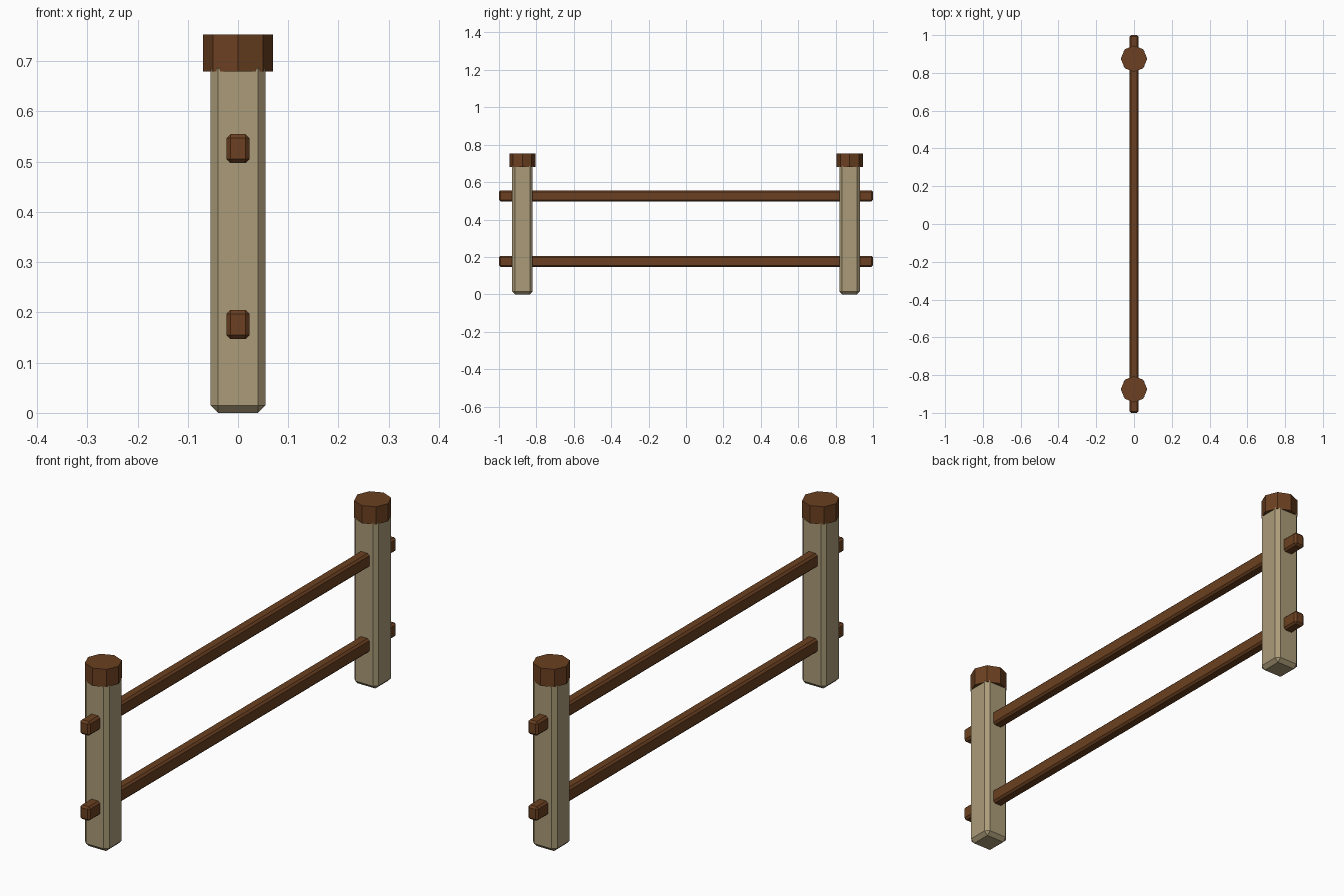
import bpy
import bmesh
from mathutils import Matrix, Vector

if "Cube" in bpy.data.objects:
    bpy.data.objects.remove(bpy.data.objects["Cube"], do_unlink=True)


def make_material(name, rgb):
    mat = bpy.data.materials.new(name)
    mat.use_nodes = True
    mat.diffuse_color = (*rgb, 1)
    mat.node_tree.nodes["Principled BSDF"].inputs["Base Color"].default_value = (*rgb, 1)
    return mat


def finish(bm, name, mat):
    mesh = bpy.data.meshes.new(name)
    bm.to_mesh(mesh)
    bm.free()
    mesh.materials.append(mat)
    obj = bpy.data.objects.new(name, mesh)
    bpy.context.collection.objects.link(obj)
    return obj


def chamfered_box(name, size, centre, chamfer, mat):
    bm = bmesh.new()
    bmesh.ops.create_cube(bm, size=1, matrix=Matrix.Diagonal((*size, 1)))
    bmesh.ops.bevel(bm, geom=bm.edges[:], offset=chamfer, segments=1,
                    affect="EDGES", profile=0.5)
    bmesh.ops.translate(bm, verts=bm.verts, vec=Vector(centre))
    return finish(bm, name, mat)


def octagon_cap(name, radius, bottom, top, y, mat):
    bm = bmesh.new()
    bmesh.ops.create_cone(bm, cap_ends=True, segments=8, radius1=radius, radius2=radius,
                          depth=top - bottom,
                          matrix=Matrix.Translation((0, y, (top + bottom) / 2)))
    return finish(bm, name, mat)


brown = make_material("dark brown wood", (0.147, 0.051, 0.015))
tan = make_material("pale tan wood", (0.41, 0.33, 0.188))

# Posts with their caps
for side, y in (("front", -0.875), ("back", 0.875)):
    chamfered_box(side + "_post", (0.11, 0.11, 0.7), (0, y, 0.35), 0.015, tan)
    octagon_cap(side + "_post_cap", 0.07, 0.68, 0.753, y, brown)

# Rails passing through both posts
for level, z in (("lower", 0.176), ("upper", 0.526)):
    chamfered_box(level + "_rail", (0.046, 2.0, 0.058), (0, 0, z), 0.008, brown)
